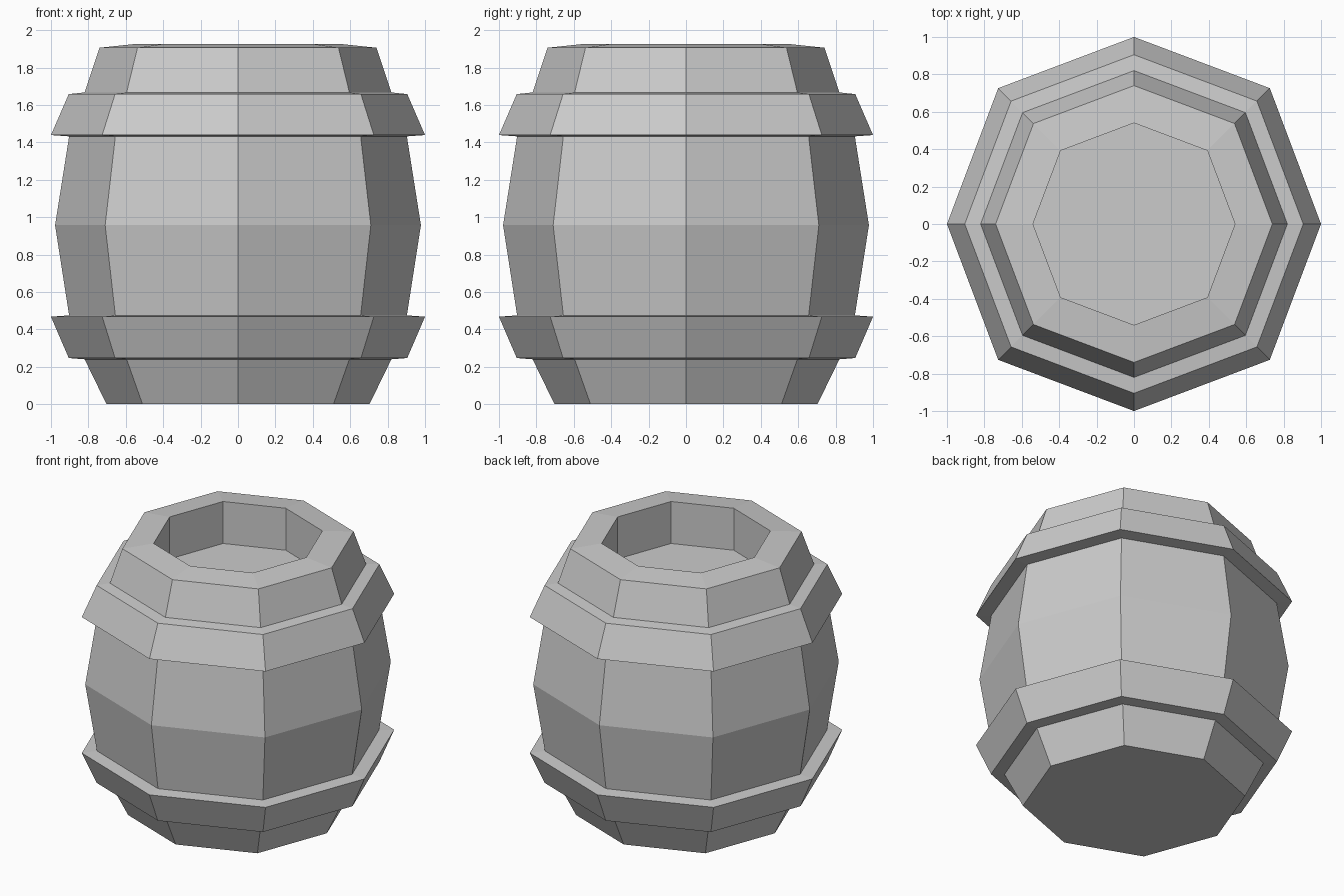
import bpy
import bmesh
import math

if "Cube" in bpy.data.objects:
    bpy.data.objects.remove(bpy.data.objects["Cube"])

SIDES = 8
DIAGONAL = 1.027  # diagonal corners sit slightly further out than the axis corners

# (radius, height) from the base, up the outside, over the rim and into the recess
PROFILE = [
    (0.703, 0.0), (0.82, 0.24),                     # foot
    (0.905, 0.247), (1.0, 0.468),                   # lower hoop
    (0.903, 0.475), (0.978, 0.957), (0.903, 1.432),  # staves
    (1.0, 1.439), (0.905, 1.658),                   # upper hoop
    (0.82, 1.667), (0.74, 1.906),                   # shoulder
    (0.54, 1.927), (0.54, 1.627),                   # rim and recess wall
]


def ring(bm, radius, z):
    verts = []
    for i in range(SIDES):
        a = math.tau * i / SIDES
        r = radius * (DIAGONAL if i % 2 else 1.0)
        verts.append(bm.verts.new((r * math.cos(a), r * math.sin(a), z)))
    return verts


bm = bmesh.new()
rings = [ring(bm, r, z) for r, z in PROFILE]

# Walls between neighbouring rings
for low, high in zip(rings, rings[1:]):
    for i in range(SIDES):
        j = (i + 1) % SIDES
        bm.faces.new((low[i], low[j], high[j], high[i]))

# Underside and recess floor
bm.faces.new(rings[0][::-1])
bm.faces.new(rings[-1])

mesh = bpy.data.meshes.new("barrel")
bm.to_mesh(mesh)
bm.free()
barrel = bpy.data.objects.new("barrel", mesh)
bpy.context.collection.objects.link(barrel)
